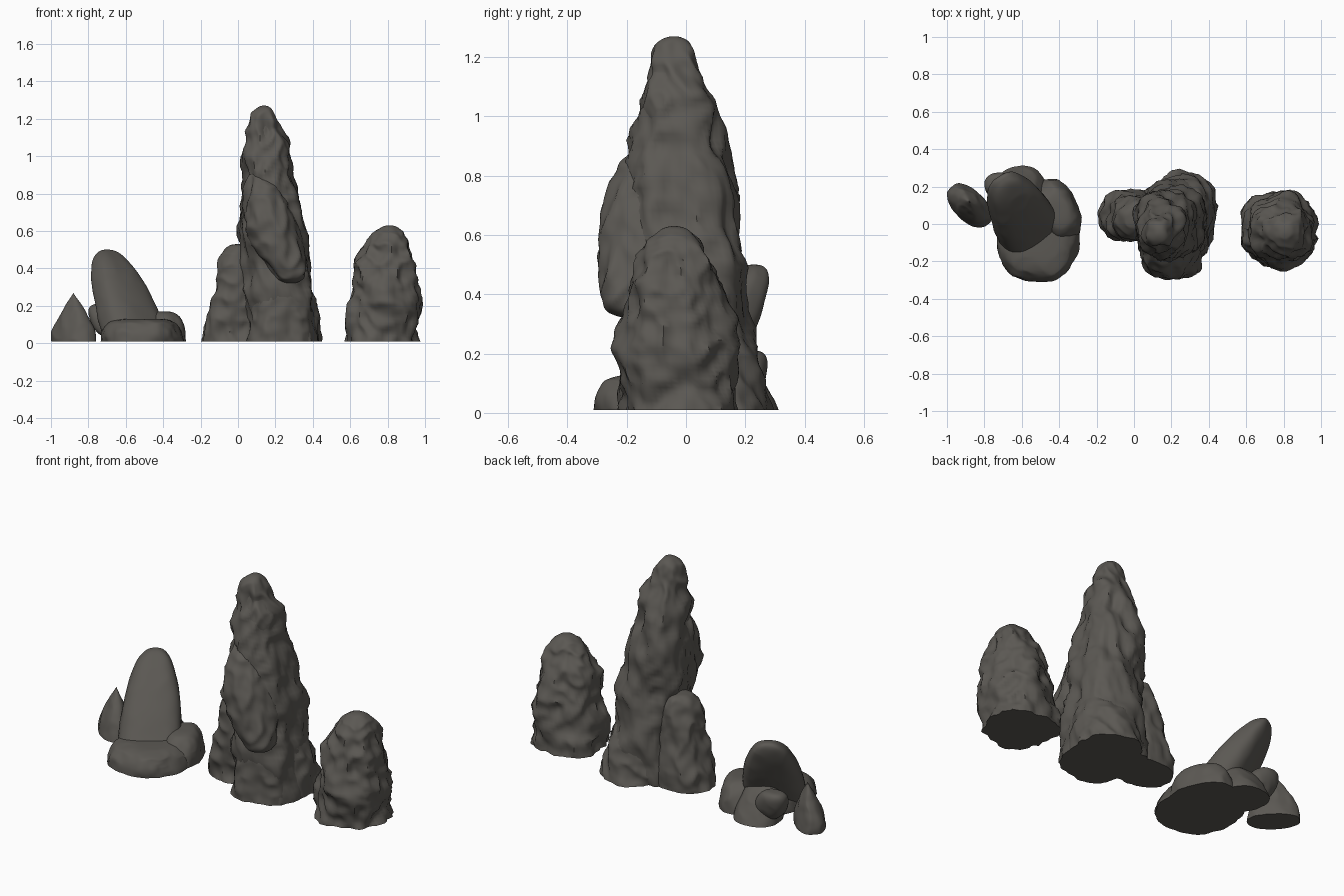
import bpy
import bmesh
from math import cos, sin, pi, radians
from mathutils import Matrix, Vector, noise

cube = bpy.data.objects.get("Cube")
if cube:
    bpy.data.objects.remove(cube, do_unlink=True)

stone = bpy.data.materials.new("dark grey stone")
stone.use_nodes = True
colour = (0.105, 0.098, 0.087, 1)
stone.diffuse_color = colour
stone.node_tree.nodes["Principled BSDF"].inputs["Base Color"].default_value = colour

FLOOR = 0.01
SEGMENTS = 64
RINGS = 64


def signed_power(value, power):
    return abs(value) ** power * (1 if value > 0 else -1)


def chipped(point, scale):
    """Chunky facets with ridges and finer chips."""
    spot = point * scale
    spot.z *= 0.7
    broad = noise.noise(spot)
    ridge = 0.25 - abs(noise.noise(spot * 1.7))
    fine = noise.noise(spot * 3.5) / 4
    return broad + ridge + fine


def rock(name, centre, reach, half, taper=1, rough=0.03, scale=7, turn=0,
         square=0.85, hanging=False):
    """Rough dome from centre along reach; a hanging rock is rounded below as well."""
    centre, reach = Vector(centre), Vector(reach)
    spin = Matrix.Rotation(radians(turn), 3, "Z")
    first = -0.98 if hanging else 0
    bm = bmesh.new()
    rings = []
    for i in range(RINGS):
        angle = (first + (0.98 - first) * i / (RINGS - 1)) * pi / 2
        middle = centre + reach * sin(angle)
        size = cos(angle) ** taper
        calm = min(1, size * 2)
        ring = []
        for k in range(SEGMENTS):
            around = 2 * pi * k / SEGMENTS
            side = spin @ Vector((cos(around), sin(around), 0))
            edge = spin @ Vector((half[0] * signed_power(cos(around), square),
                                  half[1] * signed_power(sin(around), square), 0))
            point = middle + edge * size
            ring.append(bm.verts.new(point + side * chipped(point, scale) * rough * calm))
        rings.append(ring)

    # Walls, underside and tip
    for low, high in zip(rings, rings[1:]):
        for k in range(SEGMENTS):
            bm.faces.new((low[k], low[k - 1], high[k - 1], high[k]))
    bm.faces.new(rings[0])
    tip = bm.verts.new(centre + reach)
    for k in range(SEGMENTS):
        bm.faces.new((rings[-1][k], rings[-1][k - 1], tip))
    bmesh.ops.recalc_face_normals(bm, faces=bm.faces)

    mesh = bpy.data.meshes.new(name)
    bm.to_mesh(mesh)
    bm.free()
    mesh.materials.append(stone)
    obj = bpy.data.objects.new(name, mesh)
    bpy.context.collection.objects.link(obj)
    bpy.ops.object.select_all(action="DESELECT")
    obj.select_set(True)
    bpy.context.view_layer.objects.active = obj
    bpy.ops.object.shade_smooth_by_angle(angle=radians(50))


# Tall central spire with its feet and bulges
rock("tall_spire", centre=(0.23, 0.02, FLOOR), reach=(-0.09, -0.06, 1.26),
     half=(0.19, 0.21), taper=0.85, rough=0.04)
rock("spire_front_foot", centre=(0.22, -0.07, FLOOR), reach=(0, 0, 0.36),
     half=(0.17, 0.15), taper=0.5, rough=0.025)
rock("spire_back_foot", centre=(0.27, 0.1, FLOOR), reach=(-0.04, -0.1, 0.42),
     half=(0.18, 0.18), taper=0.6)
rock("spire_side_lump", centre=(-0.03, 0.04, FLOOR), reach=(0.06, 0, 0.52),
     half=(0.15, 0.13), taper=0.5, rough=0.03)
rock("spire_front_slab", centre=(0.19, -0.13, 0.62), reach=(-0.09, 0.05, 0.3),
     half=(0.13, 0.16), taper=0.8, hanging=True)
rock("spire_upper_shoulder", centre=(0.19, -0.04, 1), reach=(-0.03, -0.02, 0.2),
     half=(0.09, 0.11), hanging=True)

# Medium boulder on the model's left
rock("medium_boulder", centre=(0.77, -0.02, FLOOR), reach=(0.04, -0.02, 0.62),
     half=(0.2, 0.2), rough=0.04, scale=8)

# Slanted shard rising from a low rock group
rock("slanted_shard", centre=(-0.54, -0.07, FLOOR), reach=(-0.16, 0.3, 0.49),
     half=(0.17, 0.13), taper=0.8, rough=0.006, scale=5, turn=35, square=0.7)
rock("shard_base", centre=(-0.51, -0.07, FLOOR), reach=(0, 0, 0.12),
     half=(0.22, 0.24), taper=0.35, rough=0.02)
rock("base_side_lump", centre=(-0.41, 0.07, FLOOR), reach=(0, 0, 0.16),
     half=(0.11, 0.18), taper=0.6, rough=0.012, turn=22)
rock("base_back_lump", centre=(-0.6, 0.18, FLOOR), reach=(0, -0.07, 0.2),
     half=(0.13, 0.13), taper=0.8, rough=0.01)
rock("leaning_back_chip", centre=(-0.7, 0.2, 0.12), reach=(-0.03, 0.02, 0.09),
     half=(0.09, 0.07), taper=0.6, rough=0.006, hanging=True)

# Small pointed stone at the far end
rock("small_pointed_stone", centre=(-0.88, 0.1, FLOOR), reach=(0, 0.02, 0.26),
     half=(0.14, 0.08), taper=2.5, rough=0.012, turn=-45)
